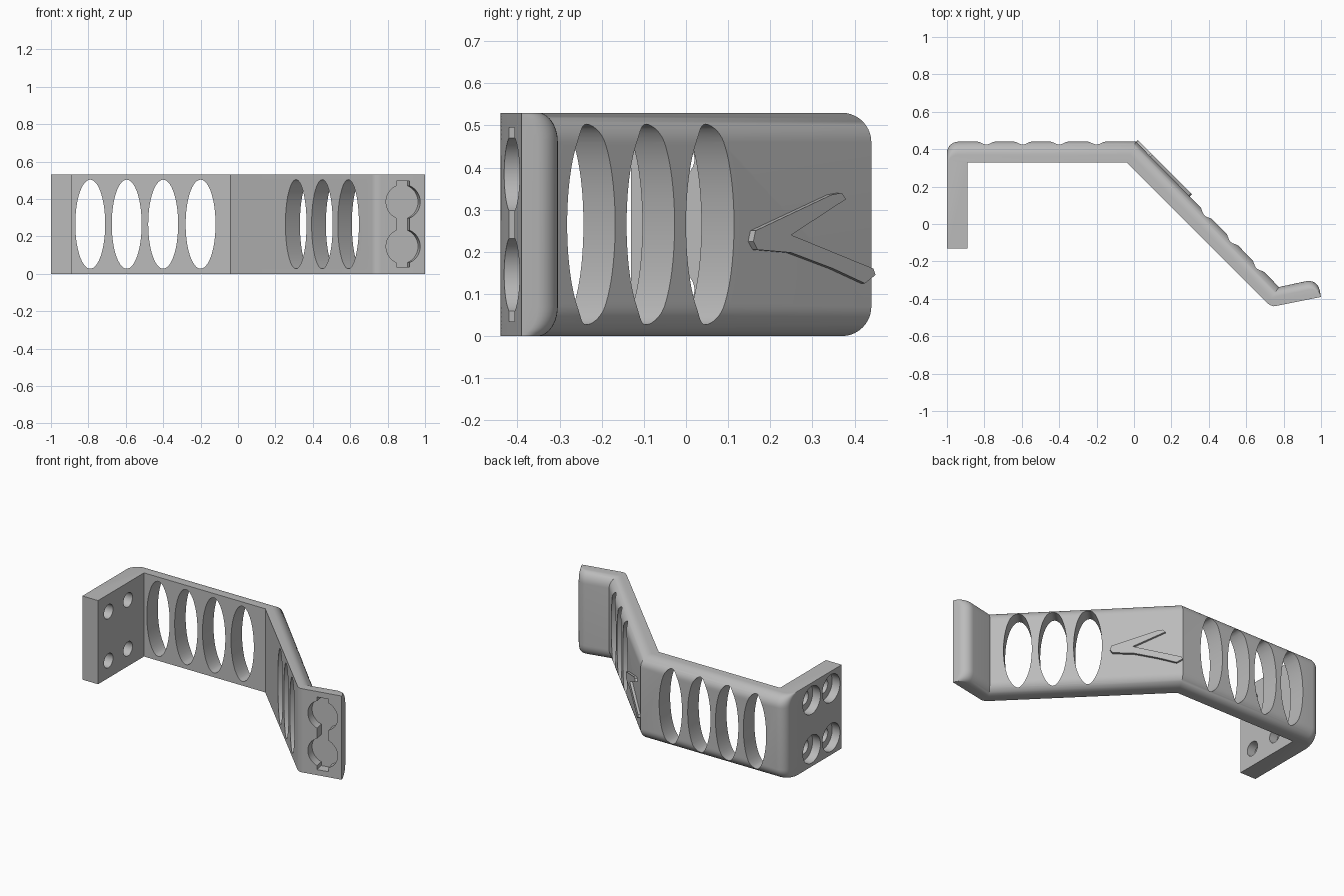
import bpy, bmesh
from math import sin, cos, pi, asin, sqrt
from mathutils import Vector

if "Cube" in bpy.data.objects:
    bpy.data.objects.remove(bpy.data.objects["Cube"])

HEIGHT, ROUND = 0.53, 0.07
MID = HEIGHT / 2

grey = bpy.data.materials.new("plain grey")
grey.use_nodes = True
grey.diffuse_color = (0.5, 0.5, 0.5, 1)
grey.node_tree.nodes["Principled BSDF"].inputs["Base Color"].default_value = (0.5, 0.5, 0.5, 1)


def make_object(name, bm):
    bmesh.ops.recalc_face_normals(bm, faces=bm.faces)
    mesh = bpy.data.meshes.new(name)
    bm.to_mesh(mesh)
    bm.free()
    mesh.materials.append(grey)
    obj = bpy.data.objects.new(name, mesh)
    bpy.context.collection.objects.link(obj)
    return obj


def loft(name, layers):
    """Closed solid through matching loops of points."""
    bm = bmesh.new()
    loops = [[bm.verts.new(p) for p in layer] for layer in layers]
    n = len(loops[0])
    for a, b in zip(loops, loops[1:]):
        for i in range(n):
            j = (i + 1) % n
            bm.faces.new((a[i], a[j], b[j], b[i]))
    bm.faces.new(loops[0])
    bm.faces.new(loops[-1])
    return make_object(name, bm)


def prism(name, outline, origin, across, normal, start, end):
    """Extrude an outline (across, up) along a horizontal normal."""
    o, u, n = Vector(origin), Vector(across).normalized(), Vector(normal).normalized()
    flat = [o + u * a + Vector((0, 0, b)) for a, b in outline]
    return loft(name, [[p + n * d for p in flat] for d in (start, end)])


def ellipse(ra, rb, count=64):
    return [(ra * cos(2 * pi * i / count), rb * sin(2 * pi * i / count)) for i in range(count)]


def activate(obj):
    bpy.ops.object.select_all(action='DESELECT')
    obj.select_set(True)
    bpy.context.view_layer.objects.active = obj


def cut(target, cutter):
    cutter.hide_render = True
    mod = target.modifiers.new("cut", 'BOOLEAN')
    mod.operation, mod.solver, mod.object = 'DIFFERENCE', 'EXACT', cutter
    activate(target)
    bpy.ops.object.modifier_apply(modifier=mod.name)
    bpy.data.objects.remove(cutter)


# Plan outline: outer side is inset near the top and bottom to round its edges
OUTER = [Vector(p) for p in ((-1, -0.13), (-1, 0.44), (0.01, 0.44),
                             (0.775, -0.337), (0.98, -0.293), (1, -0.39))]
INSET = (0, 1, 1, 0.7, 0)
INNER = [Vector(p) for p in ((0.765, -0.437), (0.745, -0.44), (0.728, -0.434), (0.715, -0.425),
                             (-0.04, 0.33), (-0.89, 0.33), (-0.89, -0.13))]


def meet(p, d, q, e):
    w = q - p
    return p + d * ((w.x * e.y - w.y * e.x) / (d.x * e.y - d.y * e.x))


def plan(inset):
    lines = []
    for a, b, k in zip(OUTER, OUTER[1:], INSET):
        d = (b - a).normalized()
        lines.append((a + Vector((d.y, -d.x)) * inset * k, d))
    pts = [OUTER[0]] + [meet(*l, *m) for l, m in zip(lines, lines[1:])] + [OUTER[-1]]
    out = []
    for i, p in enumerate(pts):
        if i not in (1, 4):
            out.append(p)
            continue
        # rounded upright corner
        a, b = pts[i - 1] - p, pts[i + 1] - p
        t = min(0.06, 0.9 * a.length, 0.9 * b.length)
        a, b = a.normalized() * t, b.normalized() * t
        for s in range(9):
            g = s / 8 * pi / 2
            out.append(p + a * (1 - sin(g)) + b * (1 - cos(g)))
    return out + INNER


steps = [i / 10 * pi / 2 for i in range(11)]
rim = [(ROUND * (1 - cos(t)), ROUND * (1 - sin(t))) for t in steps]
levels = rim + [(HEIGHT - z, d) for z, d in reversed(rim)]
bracket = loft("bracket", [[(p.x, p.y, z) for p in plan(d)] for z, d in levels])

# Oval openings in the straight arm and the slanted arm
for x in (-0.79, -0.595, -0.4, -0.2):
    cut(bracket, prism("arm_cutter", ellipse(0.08, 0.238), (x, 0.38, MID),
                       (1, 0, 0), (0, 1, 0), -0.2, 0.2))
for x in (0.31, 0.45, 0.59):
    cut(bracket, prism("slant_cutter", ellipse(0.08, 0.238), (x, 0.29 - x, MID),
                       (1, -1, 0), (1, 1, 0), -0.1, 0.2))

# Counterbored screw holes in the mounting leg
for y in (-0.025, 0.17):
    for z in (0.11, 0.42):
        for radius, depth in ((0.088, 0.055), (0.045, 0.2)):
            cut(bracket, prism("screw_cutter", ellipse(radius, radius, 40), (-1, y, z),
                               (0, 1, 0), (1, 0, 0), -0.05, depth))

# Double round pocket with a slot, in the front of the hook
R, SLOT = 0.093, 0.035
spread = pi / 2 - asin(SLOT / R)
side = [(SLOT, -0.23)]
for centre in (-0.119, 0.119):
    for i in range(25):
        a = -spread + 2 * spread * i / 24
        side.append((R * cos(a), centre + R * sin(a)))
side.append((SLOT, 0.23))
pocket = side + [(-a, b) for a, b in reversed(side)]
cut(bracket, prism("pocket_cutter", pocket, (0.883, -0.4134, MID),
                   (1, 0.2, 0), (-0.2, 1, 0), -0.05, 0.06))

# Raised angled rib on the back of the slanted arm
rib = [(0.15, 0.225), (0.155, 0.25), (0.335, 0.335), (0.36, 0.34), (0.37, 0.325), (0.24, 0.24),
       (0.435, 0.16), (0.44, 0.145), (0.415, 0.125), (0.34, 0.16), (0.24, 0.198), (0.16, 0.205)]
rib = [((y - 0.44) * sqrt(2), z) for y, z in rib]
rib_obj = prism("raised_rib", rib, (0.01, 0.44, 0), (-1, 1, 0), (1, 1, 0), -0.02, 0.014)

for obj in (bracket, rib_obj):
    activate(obj)
    bpy.ops.object.shade_smooth_by_angle(angle=pi / 6)
